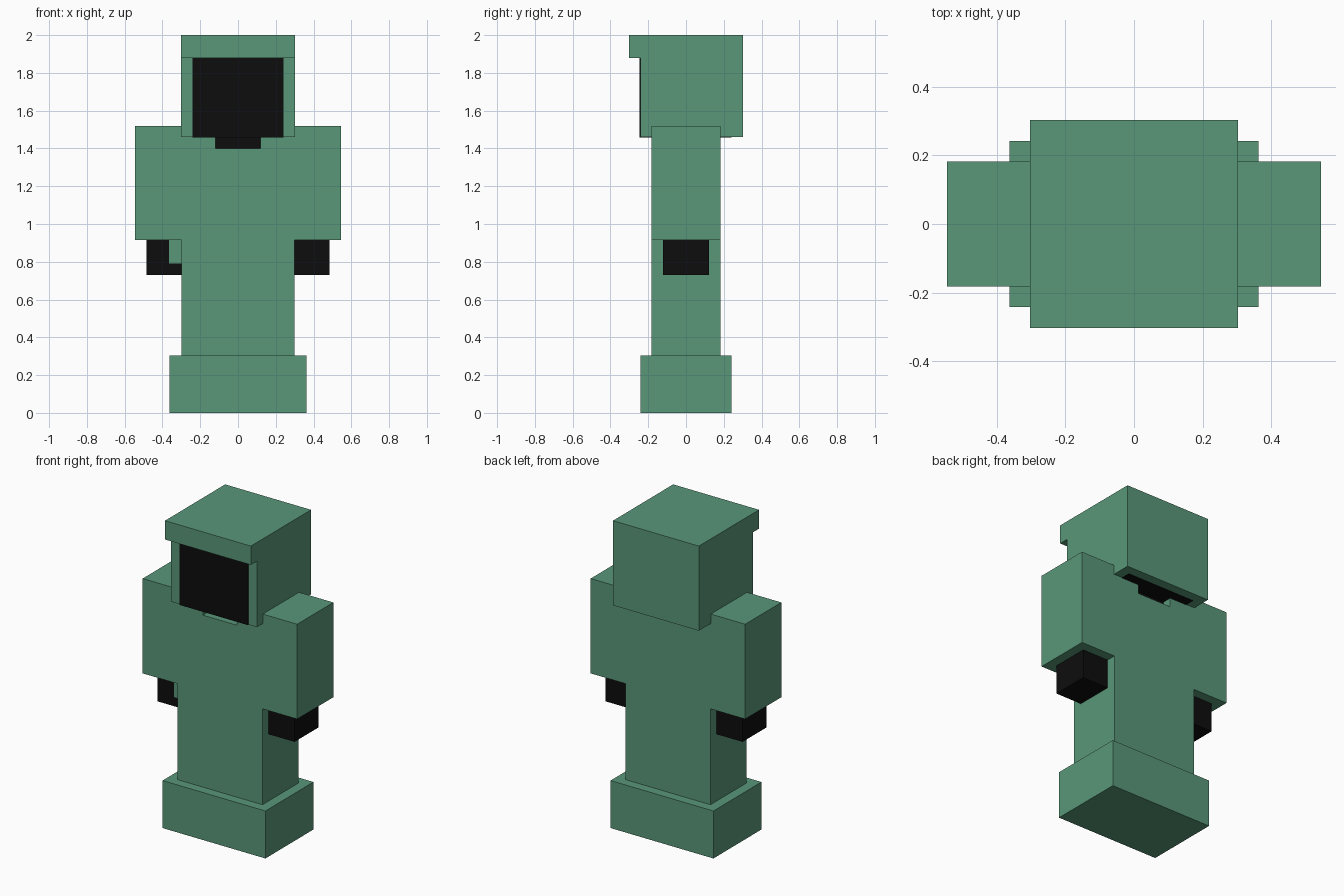
import bpy
import bmesh
from mathutils import Vector

default = bpy.data.objects.get("Cube")
if default:
    bpy.data.objects.remove(default, do_unlink=True)


def material(name, rgb):
    mat = bpy.data.materials.new(name)
    mat.use_nodes = True
    colour = (*rgb, 1.0)
    mat.diffuse_color = colour
    mat.node_tree.nodes["Principled BSDF"].inputs["Base Color"].default_value = colour
    return mat


GREEN = material("sea green cloth", (0.1, 0.31, 0.19))
BLACK = material("near black", (0.004, 0.004, 0.004))


def extrude(name, outline, offset, mat):
    """Extrude a closed outline along the offset into a solid part."""
    bm = bmesh.new()
    face = bm.faces.new([bm.verts.new(p) for p in outline])
    grown = bmesh.ops.extrude_face_region(bm, geom=[face])["geom"]
    bmesh.ops.translate(bm, vec=Vector(offset),
                        verts=[v for v in grown if isinstance(v, bmesh.types.BMVert)])
    bmesh.ops.recalc_face_normals(bm, faces=bm.faces)
    mesh = bpy.data.meshes.new(name)
    bm.to_mesh(mesh)
    bm.free()
    mesh.materials.append(mat)
    obj = bpy.data.objects.new(name, mesh)
    bpy.context.collection.objects.link(obj)
    return obj


def box(name, x, y, z, mat):
    """Box from its (low, high) extents."""
    outline = [(x[0], y[0], z[0]), (x[1], y[0], z[0]),
               (x[1], y[1], z[0]), (x[0], y[1], z[0])]
    return extrude(name, outline, (0, 0, z[1] - z[0]), mat)


# Suit: legs, torso, sleeves and collar notch in one mirrored silhouette
half = [(0.12, 1.40), (0.12, 1.52), (0.545, 1.52), (0.545, 0.915),
        (0.30, 0.915), (0.30, 0.29)]
outline = half + [(-x, z) for x, z in reversed(half)]
extrude("suit", [(x, -0.182, z) for x, z in outline], (0, 0.364, 0), GREEN)

# Boots
box("boots", (-0.363, 0.363), (-0.242, 0.242), (0, 0.303), GREEN)

# Hood with overhanging brim, drawn as a side profile
hood = [(-0.303, 2.0), (0.303, 2.0), (0.303, 1.46), (-0.242, 1.46),
        (-0.242, 1.88), (-0.303, 1.88)]
extrude("hood", [(-0.303, y, z) for y, z in hood], (0.606, 0, 0), GREEN)

# Head showing through the hood opening, and the neck in the collar notch
box("head", (-0.242, 0.242), (-0.245, 0.242), (1.457, 1.88), BLACK)
box("neck", (-0.15, 0.15), (-0.121, 0.121), (1.38, 1.47), BLACK)

# Hands below the sleeves
for side, sign in (("left", 1), ("right", -1)):
    box(side + "_hand", sorted((sign * 0.29, sign * 0.484)),
        (-0.121, 0.121), (0.73, 0.95), BLACK)

# Cloth patch on the front of the right hand
box("right_cuff_patch", (-0.365, -0.295), (-0.124, -0.119), (0.79, 0.92), GREEN)
